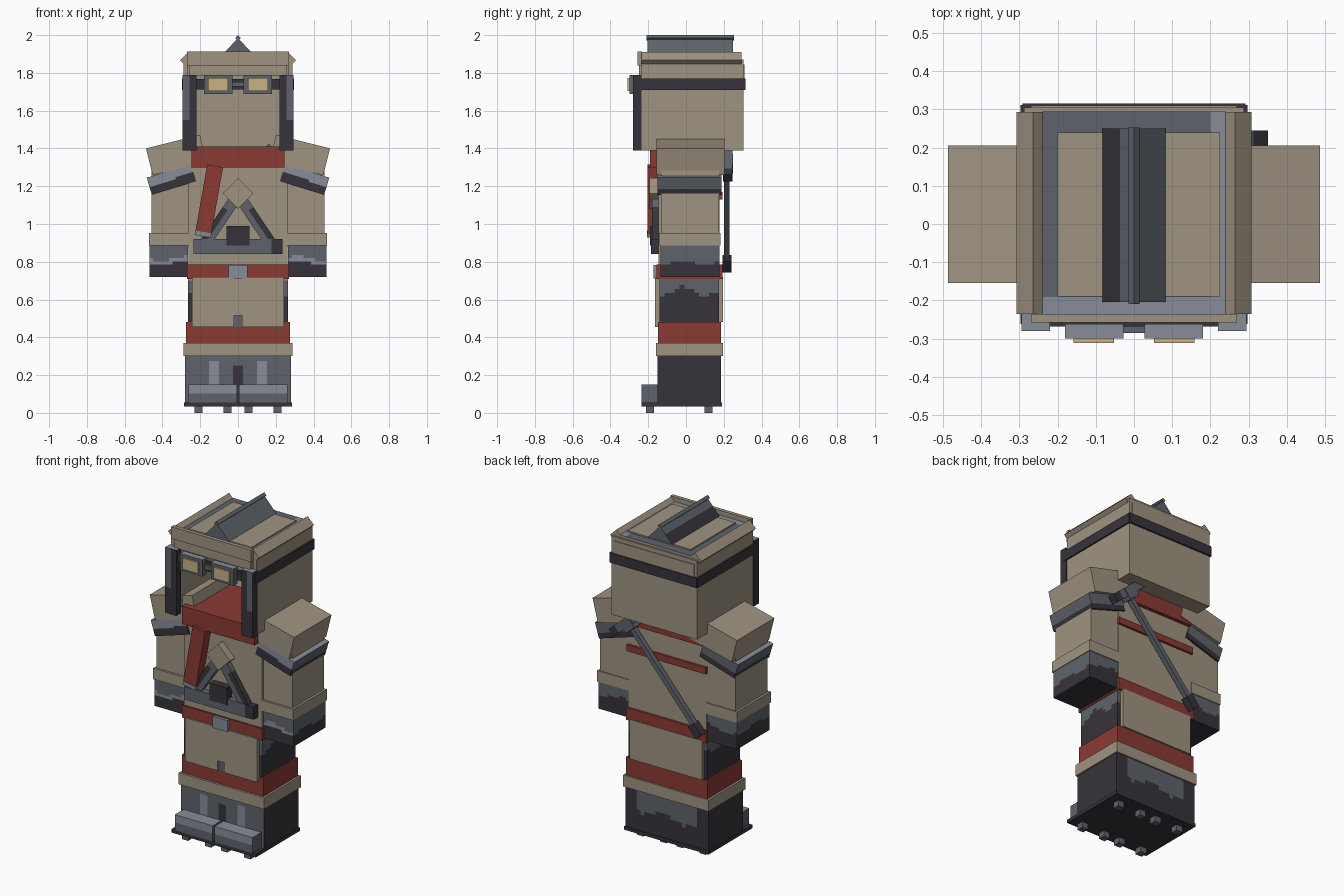
import bpy, bmesh, math
from mathutils import Vector, Matrix

cube = bpy.data.objects.get("Cube")
if cube:
    bpy.data.objects.remove(cube, do_unlink=True)

# Palette (linear)
PALETTE = {
    "beige": (0.350, 0.294, 0.222),
    "red": (0.258, 0.042, 0.034),
    "slate": (0.112, 0.127, 0.148),
    "light_slate": (0.245, 0.265, 0.315),
    "dark": (0.037, 0.034, 0.043),
    "lens_gold": (0.580, 0.445, 0.235),
}
MATS = {}
for key, rgb in PALETTE.items():
    m = bpy.data.materials.new(key)
    m.use_nodes = True
    m.diffuse_color = (*rgb, 1)
    m.node_tree.nodes["Principled BSDF"].inputs["Base Color"].default_value = (*rgb, 1)
    MATS[key] = m
NAMES = list(PALETTE)


def finish(name, bm, mat, rule, centre, rot):
    """Make the object; rule(point, normal) picks a colour in the unturned frame."""
    me = bpy.data.meshes.new(name)
    bm.normal_update()
    if rule:
        for f in bm.faces:
            f.material_index = NAMES.index(rule(f.calc_center_median() + centre, f.normal))
    bm.to_mesh(me)
    bm.free()
    for key in (NAMES if rule else [mat]):
        me.materials.append(MATS[key])
    ob = bpy.data.objects.new(name, me)
    ob.location = centre
    ob.rotation_euler.y = math.radians(rot)
    bpy.context.collection.objects.link(ob)
    return ob


def box(name, xs, ys, zs, mat="beige", rot=0, rule=None, cells=(1, 1, 1)):
    """Box from ranges, turned about y, cut into cells where it is painted."""
    lo = Vector((min(xs), min(ys), min(zs)))
    hi = Vector((max(xs), max(ys), max(zs)))
    size = hi - lo
    bm = bmesh.new()
    bmesh.ops.create_cube(bm, size=1, matrix=Matrix.Diagonal((*size, 1)))
    for axis in range(3):
        for i in range(1, cells[axis]):
            co, no = Vector(), Vector()
            co[axis] = size[axis] * (i / cells[axis] - 0.5)
            no[axis] = 1
            bmesh.ops.bisect_plane(bm, geom=bm.verts[:] + bm.edges[:] + bm.faces[:],
                                   plane_co=co, plane_no=no)
    return finish(name, bm, mat, rule, (lo + hi) / 2, rot)


def wave(p):
    return 0.5 * math.sin(22 * p.x + 1) + 0.5 * math.sin(27 * p.y + 2)


# Paint rules
def boot_paint(p, n):
    if n.y < -0.5:
        if abs(p.x) < 0.03 and p.z < 0.26:
            return "dark"
        return "light_slate" if 0.1 < abs(p.x) < 0.15 and p.z < 0.28 else "slate"
    if n.y > 0.5:
        return "slate" if p.z > 0.17 + 0.04 * wave(p) and abs(p.x) < 0.2 else "dark"
    return "dark"


def leg_paint(p, n):
    return "slate" if p.z > 0.63 + 0.05 * wave(p) else "dark"


def glove_paint(p, n):
    edge = 0.81 + 0.025 * wave(p)
    if p.z < edge:
        return "dark"
    return "light_slate" if n.y < -0.5 and p.z < edge + 0.02 else "slate"


def armour_paint(p, n):
    if n.z > 0.5:
        return "light_slate"
    if n.y < -0.5:
        return "dark" if abs(p.z - 1.215 - 0.008 * wave(p)) < 0.024 else "light_slate"
    return "slate" if p.z > 1.22 else "dark"


def cheek_paint(p, n):
    if n.z > 0.5:
        return "light_slate"
    return "slate" if n.y < -0.5 and abs(p.x) > 0.255 and p.z > 1.55 else "dark"


def ridge_paint(p, n):
    if n.x < -0.1:
        return "dark" if p.z < 1.945 else "slate"
    return "slate"


# Boots, soles and studs
box("sole", (-.285, .285), (-.235, .19), (.035, .055), "dark")
box("boots", (-.28, .28), (-.15, .185), (.055, .3), rule=boot_paint, cells=(22, 12, 10))
for s in (-1, 1):
    box("toe_cap", (s * .006, s * .262), (-.235, -.15), (.055, .15), cells=(1, 1, 2),
        rule=lambda p, n: "slate" if p.z < .1 or abs(n.x) > .5 else "light_slate")
    for x in (.055, .21):
        for y in (-.19, .12):
            box("stud", (s * x - .021, s * x + .021), (y - .021, y + .021), (0, .035), "slate")

# Legs, bands and skirt
box("legs", (-.265, .265), (-.14, .175), (.3, .72), rule=leg_paint, cells=(16, 12, 20))
box("boot_cuff", (-.288, .288), (-.16, .195), (.3, .37))
box("leg_band", (-.275, .275), (-.147, .185), (.37, .48), "red")
for s in (-1, 1):
    box("front_skirt", (s * .022, s * .243), (-.165, -.14), (.455, .72))
box("front_skirt_middle", (-.03, .03), (-.164, -.14), (.515, .72))
box("skirt_slit", (-.022, .022), (-.15, -.14), (.455, .52), "slate")
box("back_skirt", (-.243, .243), (.17, .195), (.48, .72))

# Torso, belt and chest
box("torso", (-.262, .262), (-.145, .178), (.7, 1.4))
box("belt", (-.27, .27), (-.155, .192), (.71, .785), "red")
box("buckle", (-.05, .05), (-.172, -.15), (.712, .782), "light_slate")
box("collar", (-.245, .245), (-.19, .2), (1.3, 1.41), "red")
box("back_strap", (-.266, .266), (.17, .192), (1.13, 1.17), "red")
box("sash", (-.195, -.11), (-.205, -.14), (.95, 1.31), "red", rot=10)
box("sash_tip", (-.228, -.143), (-.207, -.14), (.935, .958), "light_slate", rot=10)

# Chest rig
box("rig_bar", (-.235, .235), (-.185, -.14), (.842, .92), cells=(8, 1, 2),
    rule=lambda p, n: "dark" if n.z < -.5 or p.x > .18 or n.x > .5 else "slate")
box("rig_pouch", (-.06, .06), (-.19, -.14), (.885, .99), "dark")
for s in (-1, 1):
    box("rig_rail", (s * .085 - .03, s * .085 + .03), (-.18, -.14), (.875, 1.185),
        rot=s * -34, cells=(2, 1, 3),
        rule=lambda p, n, s=s: "dark" if s * p.x > .085 and p.z < 1.1 else "slate")
box("rig_badge", (-.057, .057), (-.192, -.14), (1.105, 1.219), rot=45)

# Arms
for s in (-1, 1):
    box("sleeve", (s * .25, s * .458), (-.13, .175), (.88, 1.3))
    box("sleeve_cuff", (s * .262, s * .472), (-.143, .182), (.885, .952))
    box("glove", (s * .265, s * .468), (-.135, .177), (.72, .885),
        rule=glove_paint, cells=(10, 12, 10))
    box("shoulder_pad", (s * .18, s * .474), (-.155, .205), (1.292, 1.438), rot=s * 14)
    box("elbow_plate", (s * .23, s * .475), (-.15, .187), (1.188, 1.283), rot=s * 17,
        rule=armour_paint, cells=(10, 1, 9))

# Hollow hood
for s in (-1, 1):
    box("hood_side", (s * .265, s * .288), (-.235, .3), (1.39, 1.87))
    box("cheek_guard", (s * .22, s * .295), (-.28, -.235), (1.39, 1.79),
        rule=cheek_paint, cells=(2, 1, 5))
    box("rim_board", (s * .27 - .03, s * .27 + .03), (-.235, .293), (1.85, 1.895), rot=s * 45)
box("hood_back", (-.288, .288), (.28, .305), (1.39, 1.87))
box("hood_floor", (-.288, .288), (.17, .3), (1.39, 1.4))
box("hood_roof", (-.24, .24), (-.235, .295), (1.82, 1.885), cells=(12, 12, 1),
    rule=lambda p, n: "beige" if n.z < .5 else
    "light_slate" if p.x > .2 or p.y < -.19 else "slate")
box("roof_panel", (-.2, .225), (-.19, .24), (1.88, 1.893))
box("brow_board", (-.27, .27), (-.258, -.235), (1.84, 1.913))
box("brow", (-.258, .258), (-.25, -.23), (1.785, 1.85))
box("back_rim", (-.27, .27), (.29, .31), (1.77, 1.845))

# Head strap around the hood
for s in (-1, 1):
    box("strap_side", (s * .28, s * .297), (-.262, .312), (1.71, 1.77), "dark")
box("strap_back", (-.292, .292), (.3, .316), (1.71, 1.77), "dark")
box("strap_front", (-.292, .292), (-.268, -.25), (1.712, 1.768), "dark")

# Goggles
box("goggle_bridge", (-.04, .04), (-.285, -.262), (1.728, 1.752), "slate")
for s in (-1, 1):
    box("goggle_frame", (s * .028, s * .18), (-.3, -.262), (1.688, 1.79), cells=(1, 1, 2),
        rule=lambda p, n: "light_slate" if n.z > .5 else "slate")
    box("goggle_lens", (s * .052, s * .158), (-.311, -.3), (1.704, 1.772), "lens_gold")

# Roof ridge: three-sided prism with a turned cap rail
bm = bmesh.new()
ends = [[bm.verts.new((x, y, z)) for x, z in ((-.083, -.045), (.083, -.045), (0, .045))]
        for y in (-.227, .227)]
bm.faces.new(ends[0])
bm.faces.new(ends[1][::-1])
for i in range(3):
    j = (i + 1) % 3
    bm.faces.new((ends[0][i], ends[1][i], ends[1][j], ends[0][j]))
bmesh.ops.recalc_face_normals(bm, faces=bm.faces)
bmesh.ops.bisect_plane(bm, geom=bm.verts[:] + bm.edges[:] + bm.faces[:],
                       plane_co=(0, 0, .005), plane_no=(0, 0, 1))
finish("roof_ridge", bm, None, ridge_paint, Vector((0, .0225, 1.94)), 0)
box("ridge_cap", (-.0105, .0105), (-.21, .253), (1.9745, 1.9955), "slate", rot=45)

# Pick carried on the back
ANGLE = 41
box("pick_handle", (-.025, .005), (.2, .23), (.72, 1.37), "slate", rot=ANGLE)
box("pick_head", (.115, .365), (.197, .245), (1.3, 1.35), rot=ANGLE, cells=(5, 1, 1),
    rule=lambda p, n: "dark" if p.x > .31 else "slate")
box("pick_socket", (.185, .265), (.193, .25), (1.285, 1.355), "slate", rot=ANGLE)
box("pick_pommel", (-.25, -.2), (.193, .24), (.75, .83), "dark", rot=ANGLE)
